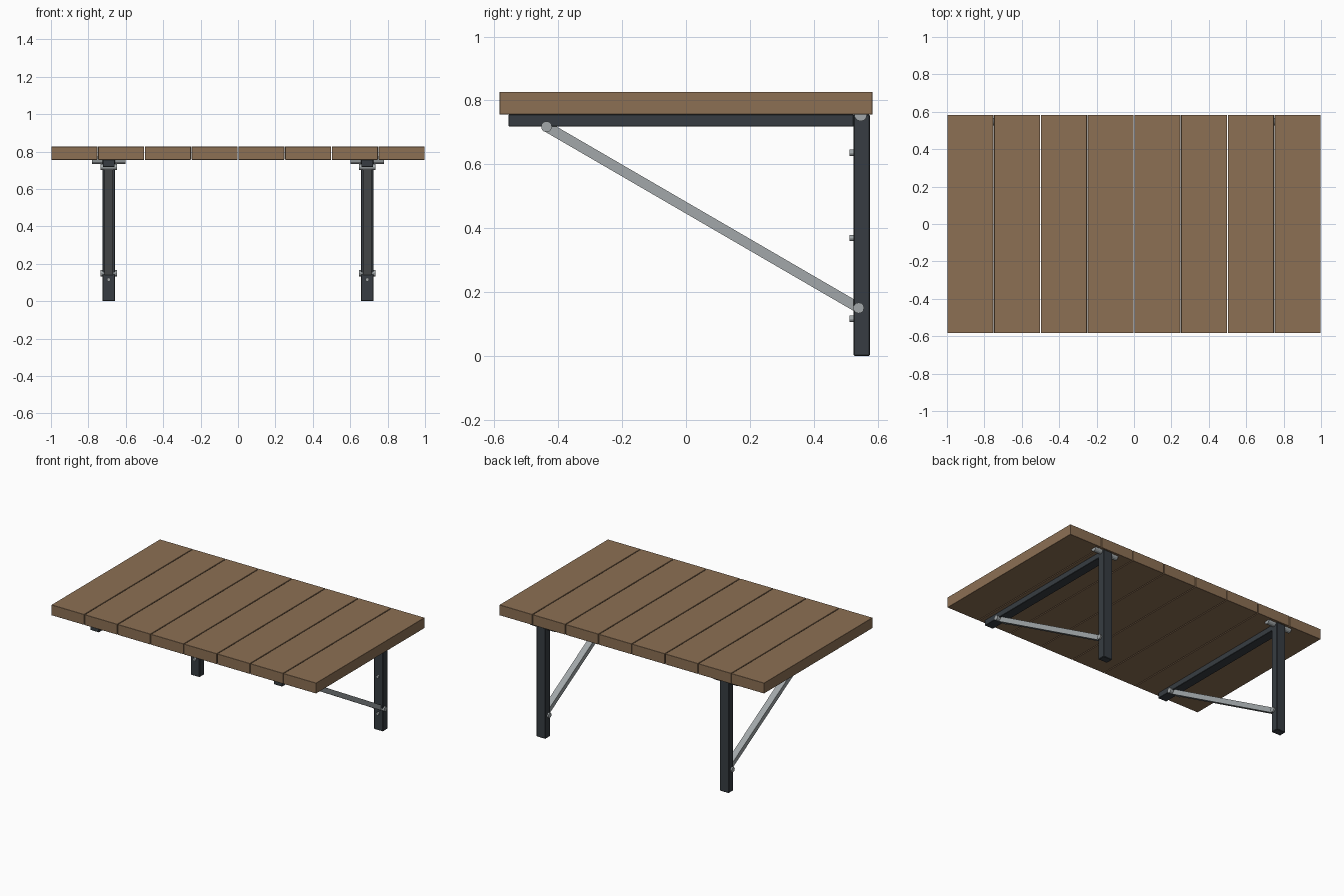
import bpy, math
from mathutils import Vector

if "Cube" in bpy.data.objects:
    bpy.data.objects.remove(bpy.data.objects["Cube"])


def material(name, col):
    m = bpy.data.materials.new(name)
    m.diffuse_color = (*col, 1)
    m.use_nodes = True
    m.node_tree.nodes["Principled BSDF"].inputs["Base Color"].default_value = m.diffuse_color
    return m


WOOD = material("brown wood", (0.262, 0.162, 0.088))
DARK = material("dark painted steel", (0.038, 0.046, 0.054))
STEEL = material("light steel", (0.36, 0.39, 0.40))


def box(name, center, size, mat, bevel=0.0, rot_x=0.0):
    bpy.ops.mesh.primitive_cube_add(size=1, location=center)
    o = bpy.context.object
    o.name = name
    o.scale = size
    bpy.ops.object.transform_apply(location=False, rotation=False, scale=True)
    o.rotation_euler.x = rot_x
    o.data.materials.append(mat)
    if bevel:
        b = o.modifiers.new("edge", 'BEVEL')
        b.width = bevel
        b.segments = 1
    return o


def rod(name, center, radius, length, axis, mat, sides=12):
    rot = (0, math.pi / 2, 0) if axis == 'X' else (math.pi / 2, 0, 0)
    bpy.ops.mesh.primitive_cylinder_add(vertices=sides, radius=radius, depth=length,
                                        location=center, rotation=rot)
    o = bpy.context.object
    o.name = name
    o.data.materials.append(mat)
    return o


# table top planks
for i in range(8):
    box(f"plank_{i + 1}", (-0.875 + 0.25 * i, 0, 0.7915), (0.245, 1.168, 0.071), WOOD, 0.001)

# folding wall brackets, one per side
upper = Vector((-0.437, 0.718))
lower = Vector((0.541, 0.15))
mid, run = (upper + lower) / 2, lower - upper
for side, x in (("left", -0.691), ("right", 0.691)):
    box(f"{side}_wall_post", (x, 0.5505, 0.378), (0.068, 0.051, 0.756), DARK, 0.003)
    box(f"{side}_support_arm", (x, -0.015, 0.737), (0.064, 1.082, 0.038), DARK, 0.002)
    box(f"{side}_diagonal_brace", (x, mid.x, mid.y), (0.043, run.length, 0.032), STEEL,
        rot_x=math.atan2(run.y, run.x))
    # pivots at both ends of the brace
    rod(f"{side}_upper_pivot", (x, upper.x, upper.y), 0.017, 0.088, 'X', STEEL)
    rod(f"{side}_lower_pivot", (x, lower.x, lower.y), 0.017, 0.088, 'X', STEEL)
    # hinge barrel under the top
    rod(f"{side}_hinge", (x, 0.547, 0.755), 0.02, 0.18, 'X', STEEL)
    # mounting bolts on the post front
    for k, z in enumerate((0.116, 0.369, 0.636)):
        rod(f"{side}_mounting_bolt_{k + 1}", (x, 0.520, z), 0.010, 0.014, 'Y', STEEL)
